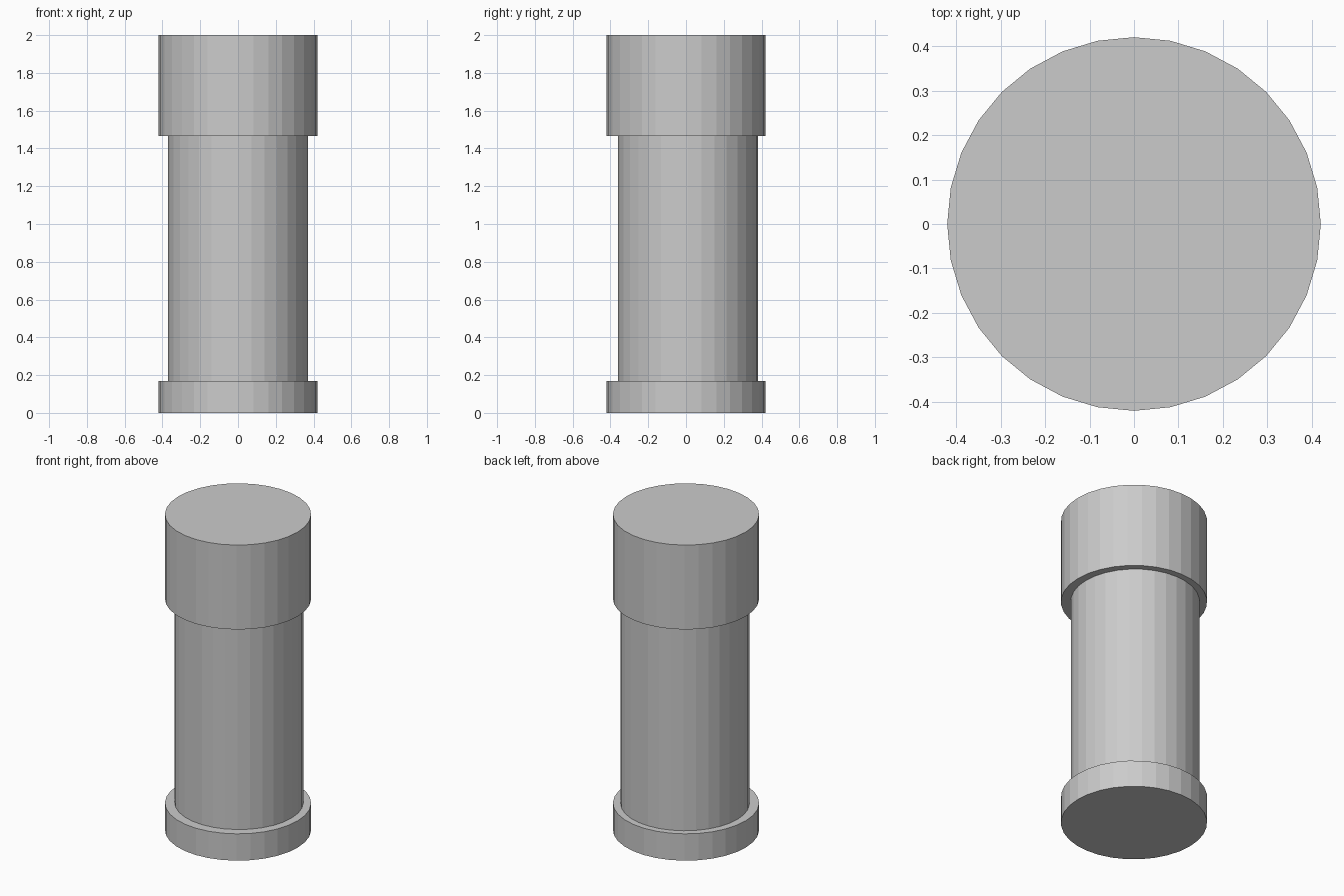
import bpy

if "Cube" in bpy.data.objects:
    bpy.data.objects.remove(bpy.data.objects["Cube"])


def cylinder(name, radius, z0, z1, y=0.0):
    bpy.ops.mesh.primitive_cylinder_add(
        vertices=32, radius=radius, depth=z1 - z0, location=(0, y, (z0 + z1) / 2))
    bpy.context.object.name = name


# Wide foot, slightly offset narrower shaft, tall cap
cylinder("base", 0.42, 0.0, 0.17)
cylinder("shaft", 0.37, 0.17, 1.465, y=0.01)
cylinder("cap", 0.42, 1.465, 2.0)
